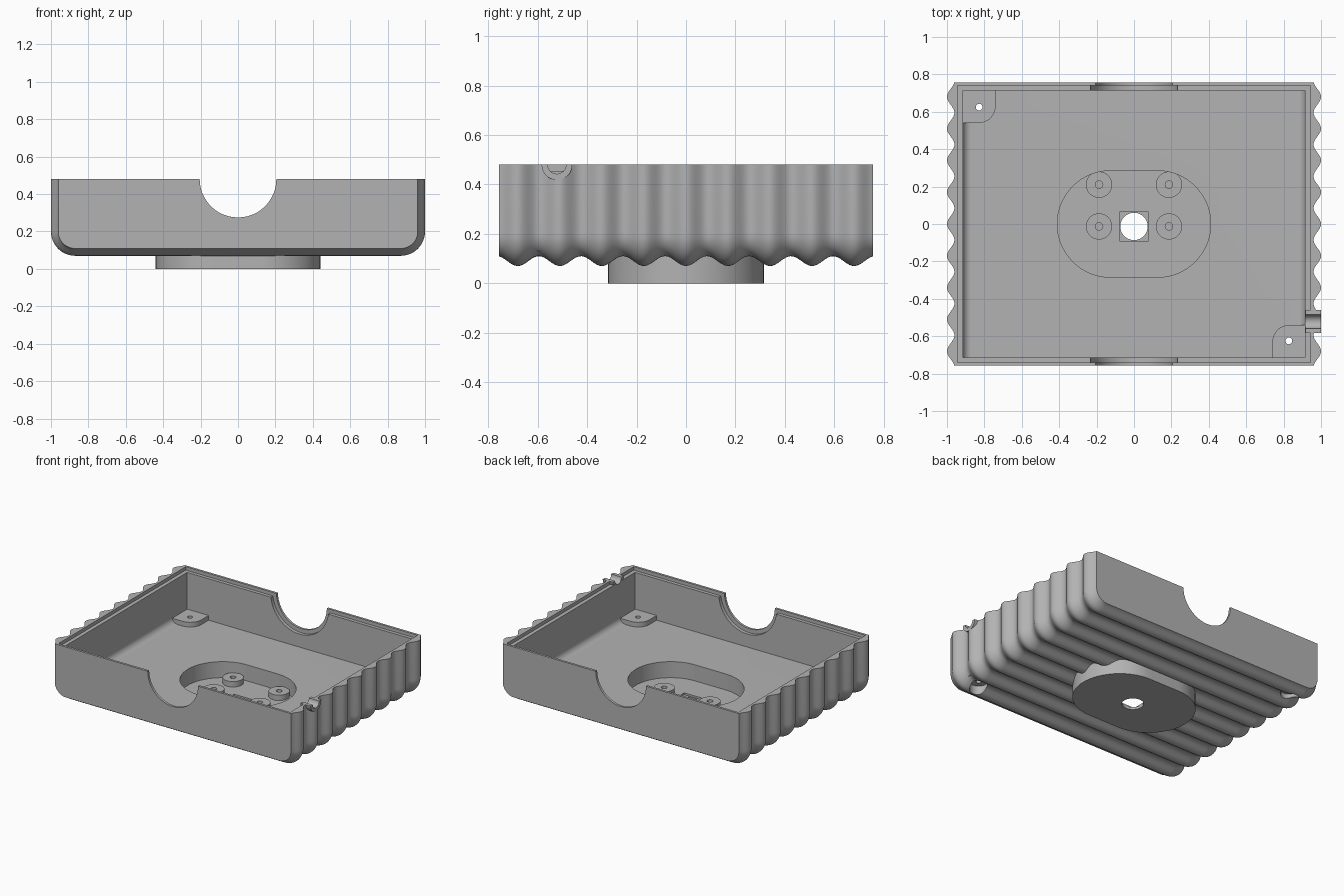
import bpy, bmesh
from math import pi, sin, cos

if "Cube" in bpy.data.objects:
    bpy.data.objects.remove(bpy.data.objects["Cube"], do_unlink=True)

grey = bpy.data.materials.new("plain grey")
grey.use_nodes = True
grey.diffuse_color = (0.45, 0.45, 0.45, 1)
grey.node_tree.nodes["Principled BSDF"].inputs["Base Color"].default_value = (0.45, 0.45, 0.45, 1)

TOP = 0.48
HALF_Y = 0.757
PITCH = 0.17


def arc(cx, cy, r, start, end, steps=12):
    angles = [start + (end - start) * i / steps for i in range(steps + 1)]
    return [(cx + r * cos(a), cy + r * sin(a)) for a in angles]


def circle(cx, cy, r):
    return arc(cx, cy, r, 0, 2 * pi, 48)[:-1]


def stadium(half_len, r):
    c = half_len - r
    return arc(c, 0, r, -pi / 2, pi / 2, 32) + arc(-c, 0, r, pi / 2, 1.5 * pi, 32)


def box(x0, x1, y0, y1):
    return [(x0, y0), (x1, y0), (x1, y1), (x0, y1)]


def trough(half_w, bottom, r, top):
    """U-shaped section with rounded lower corners."""
    c, z = half_w - r, bottom + r
    return ([(-half_w, top)] + arc(-c, z, r, pi, 1.5 * pi)
            + arc(c, z, r, 1.5 * pi, 2 * pi) + [(half_w, top)])


def loft(name, sections, axis, stations):
    """Skin equal-length sections placed along an axis."""
    place = {"x": lambda a, b, t: (t, a, b), "y": lambda a, b, t: (a, t, b),
             "z": lambda a, b, t: (a, b, t)}[axis]
    bm = bmesh.new()
    rings = [[bm.verts.new(place(a, b, t)) for a, b in s] for s, t in zip(sections, stations)]
    n = len(rings[0])
    for r0, r1 in zip(rings, rings[1:]):
        for i in range(n):
            j = (i + 1) % n
            bm.faces.new((r0[i], r0[j], r1[j], r1[i]))
    bm.faces.new(rings[0])
    bm.faces.new(rings[-1])
    bmesh.ops.recalc_face_normals(bm, faces=bm.faces)
    mesh = bpy.data.meshes.new(name)
    bm.to_mesh(mesh)
    bm.free()
    mesh.materials.append(grey)
    ob = bpy.data.objects.new(name, mesh)
    bpy.context.collection.objects.link(ob)
    return ob


def prism(name, section, axis, lo, hi):
    return loft(name, [section, section], axis, (lo, hi))


def combine(target, tool, operation):
    mod = target.modifiers.new("combine", "BOOLEAN")
    mod.operation, mod.object, mod.solver = operation, tool, "EXACT"
    bpy.context.view_layer.objects.active = target
    bpy.ops.object.modifier_apply(modifier=mod.name)
    bpy.data.objects.remove(tool, do_unlink=True)


def cut(section, axis, lo, hi):
    combine(tray, prism("cutter", section, axis, lo, hi), "DIFFERENCE")


def add(section, axis, lo, hi):
    combine(tray, prism("addition", section, axis, lo, hi), "UNION")


# Outer shell, ribbed along the sides and underneath
rows = 9 * 14
ys = [-HALF_Y + 2 * HALF_Y * i / rows for i in range(rows + 1)]
swell = [0.02 * (1 + cos(2 * pi * y / PITCH)) for y in ys]
tray = loft("tray", [trough(0.96 + d, 0.11 - d, 0.09 + d, TOP) for d in swell], "y", ys)

# Oval foot, interior, lid step and foot pocket
add(stadium(0.44, 0.315), "z", 0, 0.135)
cut(trough(0.915, 0.15, 0.045, 0.7), "y", -0.715, 0.715)
cut(box(-0.943, 0.943, -0.74, 0.74), "z", 0.455, 0.7)
cut(stadium(0.41, 0.285), "z", 0.032, 0.3)

# Stepped half-round openings in both end walls
cut(circle(0, TOP, 0.205), "y", -1, 1)
cut(circle(0, TOP, 0.235), "y", -0.74, 0.74)

# Half-round cable collar in the side wall
add(arc(-0.522, TOP, 0.062, pi, 2 * pi, 24), "x", 0.917, 1.0)
cut(circle(-0.522, TOP, 0.037), "x", 0.8, 1.1)

# Screw pads in two opposite corners, with through holes and recesses below
for s in (1, -1):
    pad = [(-0.93, 0.73), (-0.93, 0.54)] + arc(-0.83, 0.63, 0.09, -pi / 2, 0) + [(-0.74, 0.73)]
    add([(s * x, s * y) for x, y in pad], "z", 0.13, 0.185)
    cut(circle(-0.828 * s, 0.625 * s, 0.06), "z", 0, 0.135)
    cut(circle(-0.828 * s, 0.625 * s, 0.018), "z", 0, 0.3)

# Four blind bosses in the foot pocket
for x in (-0.187, 0.187):
    for y in (-0.013, 0.21):
        add(circle(x, y, 0.07), "z", 0.02, 0.072)
        cut(circle(x, y, 0.02), "z", 0.03, 0.2)

# Central bolt hole with a square seat
cut(box(-0.077, 0.077, -0.09, 0.064), "z", 0.018, 0.1)
cut(circle(0, -0.013, 0.073), "z", -0.1, 0.1)

# Smooth curves, keeping sharp edges
bpy.ops.object.select_all(action="DESELECT")
tray.select_set(True)
bpy.context.view_layer.objects.active = tray
bpy.ops.object.shade_smooth_by_angle(angle=0.5)
